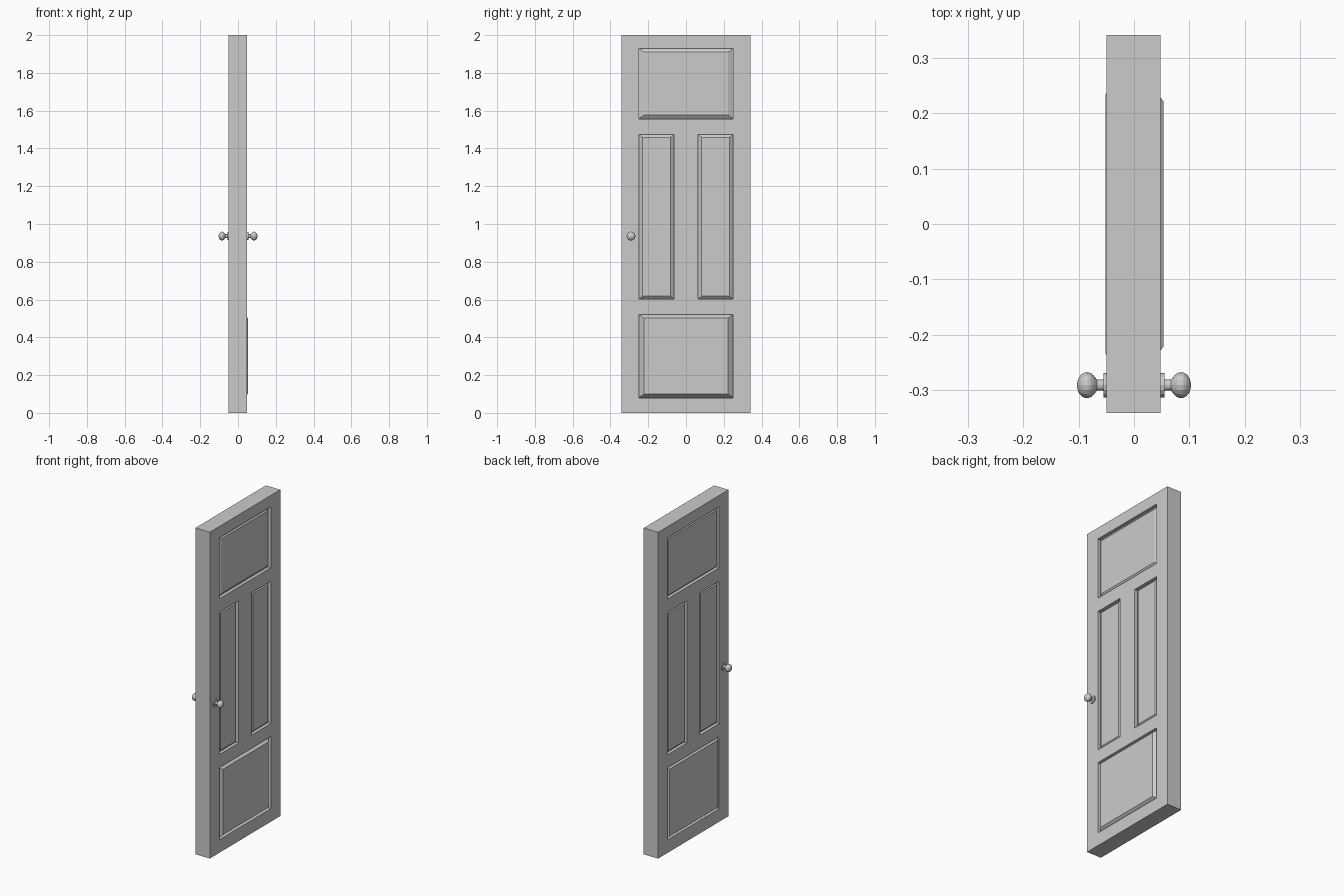
import bpy, bmesh, math

if "Cube" in bpy.data.objects:
    bpy.data.objects.remove(bpy.data.objects["Cube"])

X_FRONT, X_BACK = 0.048, -0.05
YS = [-0.341, -0.25, -0.063, 0.063, 0.25, 0.341]
ZS = [0, 0.08, 0.522, 0.602, 1.474, 1.557, 1.93, 2.0]
RECESS = 0.02


def add_object(name, bm):
    mesh = bpy.data.meshes.new(name)
    bm.to_mesh(mesh)
    bm.free()
    obj = bpy.data.objects.new(name, mesh)
    bpy.context.collection.objects.link(obj)
    return obj


def raise_panel(bm, face, lift, ty, tz):
    # straight recess wall, then a sloped border up to the raised field
    bmesh.ops.inset_individual(bm, faces=[face], thickness=0, depth=-RECESS)
    bmesh.ops.inset_individual(bm, faces=[face], thickness=0, depth=lift)
    ys = [v.co.y for v in face.verts]
    zs = [v.co.z for v in face.verts]
    cy, cz = (min(ys) + max(ys)) / 2, (min(zs) + max(zs)) / 2
    sy = 1 - 2 * ty / (max(ys) - min(ys))
    sz = 1 - 2 * tz / (max(zs) - min(zs))
    for v in face.verts:
        v.co.y = cy + (v.co.y - cy) * sy
        v.co.z = cz + (v.co.z - cz) * sz


# Door slab: a grid on each side, joined round the rim
bm = bmesh.new()
panels = []
for x in (X_FRONT, X_BACK):
    v = [[bm.verts.new((x, y, z)) for z in ZS] for y in YS]
    cell = {}
    for i in range(len(YS) - 1):
        for j in range(len(ZS) - 1):
            q = [v[i][j], v[i + 1][j], v[i + 1][j + 1], v[i][j + 1]]
            cell[i, j] = bm.faces.new(q if x > 0 else q[::-1])
    bottom, top = [bmesh.ops.dissolve_faces(bm, faces=[cell[i, j] for i in (1, 2, 3)])["region"][0]
                   for j in (1, 5)]
    front = x > 0
    ty, tz = (0.028, 0.02) if front else (0.015, 0.015)
    panels.append((bottom, 0.025 if front else 0.021, ty, tz))
    panels.append((top, 0.014, ty, tz))
    for i in (1, 3):
        panels.append((cell[i, 3], 0.014, 0.02 if front else 0.015, 0.016))

rim = [e for e in bm.edges if e.is_boundary]
bmesh.ops.bridge_loops(bm, edges=rim)
bmesh.ops.recalc_face_normals(bm, faces=bm.faces[:])
bm.normal_update()

# Four panels on each side
for panel in panels:
    raise_panel(bm, *panel)
add_object("door", bm)


# Knobs: lathed rosette, neck and ball
def knob(name, side):
    profile = [(0.045, 0), (0.045, 0.022), (0.055, 0.022), (0.055, 0.010), (0.067, 0.010)]
    for k in range(1, 9):
        a = math.radians(150 - k * 150 / 8)
        profile.append((0.085 + 0.018 * math.cos(a), 0.0235 * math.sin(a)))
    kb = bmesh.new()
    pts = [kb.verts.new((x * side, r, 0)) for x, r in profile]
    edges = [kb.edges.new(p) for p in zip(pts, pts[1:])]
    bmesh.ops.spin(kb, geom=pts + edges, cent=(0, 0, 0), axis=(1, 0, 0),
                   angle=math.tau, steps=16)
    bmesh.ops.remove_doubles(kb, verts=kb.verts[:], dist=0.0002)
    bmesh.ops.recalc_face_normals(kb, faces=kb.faces[:])
    obj = add_object(name, kb)
    obj.location = (0, -0.291, 0.936)


knob("front_knob", 1)
knob("back_knob", -1)
